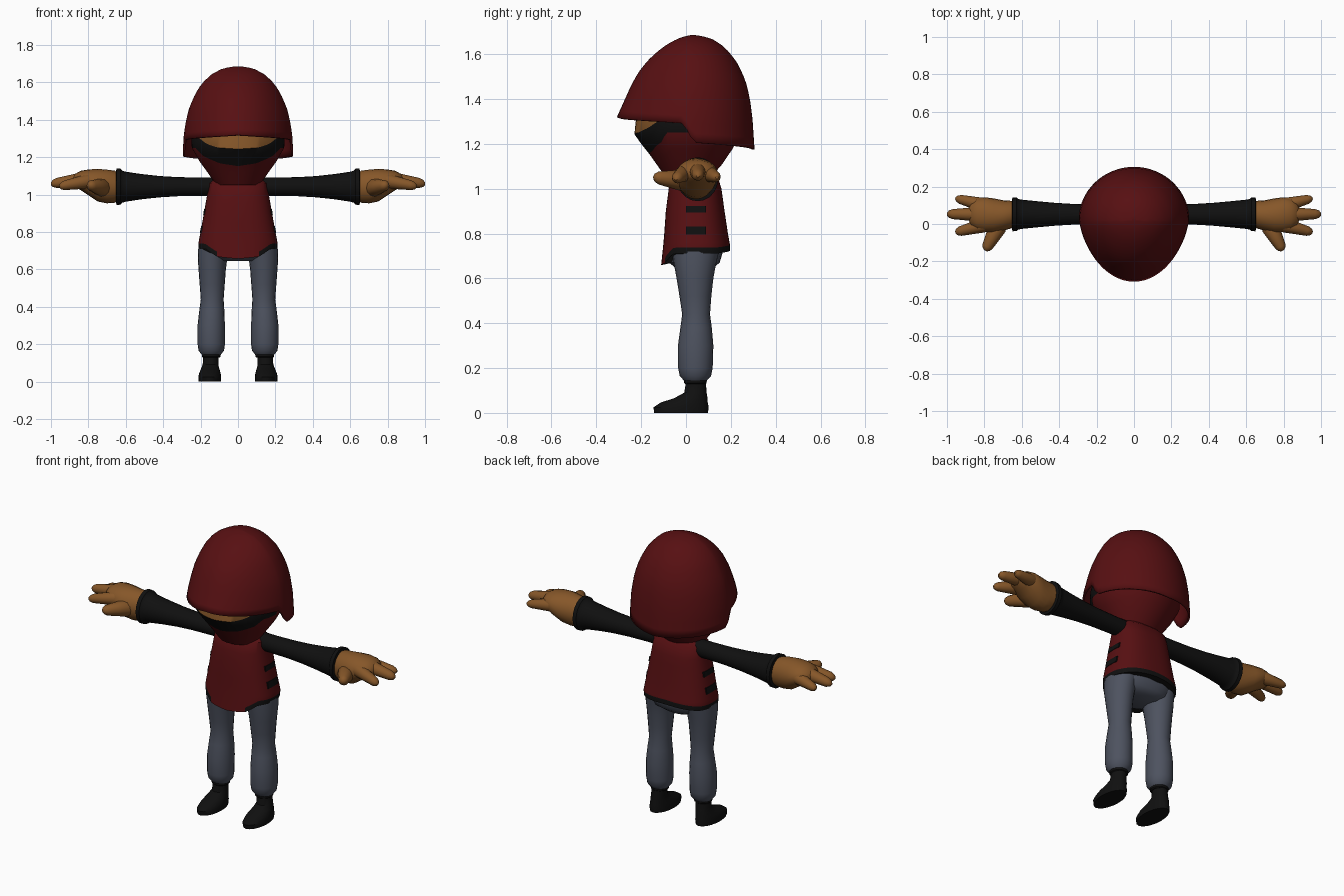
import bpy, bmesh, math
from mathutils import Vector

if "Cube" in bpy.data.objects:
    bpy.data.objects.remove(bpy.data.objects["Cube"])


def material(name, rgb):
    m = bpy.data.materials.new(name)
    m.diffuse_color = (*rgb, 1)
    m.use_nodes = True
    m.node_tree.nodes["Principled BSDF"].inputs["Base Color"].default_value = m.diffuse_color
    return m


RED = material("dark red", (0.095, 0.005, 0.006))
BLACK = material("black", (0.005, 0.005, 0.005))
GREY = material("slate grey", (0.075, 0.085, 0.115))
SKIN = material("brown skin", (0.24, 0.095, 0.022))


def finish(name, bm, mats, mirror=False, angle=40):
    bmesh.ops.recalc_face_normals(bm, faces=bm.faces)
    me = bpy.data.meshes.new(name)
    bm.to_mesh(me)
    bm.free()
    ob = bpy.data.objects.new(name, me)
    bpy.context.collection.objects.link(ob)
    for m in mats:
        me.materials.append(m)
    if mirror:
        ob.modifiers.new("mirror", "MIRROR")
    bpy.ops.object.select_all(action="DESELECT")
    ob.select_set(True)
    bpy.context.view_layer.objects.active = ob
    bpy.ops.object.shade_smooth_by_angle(angle=math.radians(angle))
    return ob


def skin_rings(bm, rings, pick=lambda k, i: 0, cap_lo=True, cap_hi=True):
    n = len(rings[0])
    for k in range(len(rings) - 1):
        for i in range(n):
            j = (i + 1) % n
            f = bm.faces.new((rings[k][i], rings[k][j], rings[k + 1][j], rings[k + 1][i]))
            f.material_index = pick(k, i)
    if cap_lo:
        bm.faces.new(rings[0]).material_index = pick(0, n // 2)
    if cap_hi:
        bm.faces.new(rings[-1]).material_index = pick(len(rings) - 2, n // 2)


def loft(name, mat, sections, n=20):
    """Mirrored tube; each section is (centre, half width, half height)."""
    bm = bmesh.new()
    d = (Vector(sections[-1][0]) - Vector(sections[0][0])).normalized()
    if abs(d.z) > 0.7:
        u, v = Vector((1, 0, 0)), Vector((0, 1, 0))
    else:
        u, v = Vector((0, 0, 1)).cross(d).normalized(), Vector((0, 0, 1))
    rings = []
    for c, ru, rv in sections:
        rings.append([bm.verts.new(Vector(c) + u * ru * math.cos(t) + v * rv * math.sin(t))
                      for t in (2 * math.pi * i / n for i in range(n))])
    skin_rings(bm, rings)
    return finish(name, bm, [mat], mirror=True)


def lerp_table(table, t):
    """Interpolate rows of (key, values...) at t."""
    if t <= table[0][0]:
        return table[0][1:]
    for a, b in zip(table, table[1:]):
        if t <= b[0]:
            f = (t - a[0]) / (b[0] - a[0])
            return [p + (q - p) * f for p, q in zip(a[1:], b[1:])]
    return table[-1][1:]


def shell(name, mats, profile, rows, yc, n=64, power=1.0, front_power=1.0,
          pick=lambda k, a: 0, cap_lo=True, angle=40):
    """Round body; profile rows are (z, half width, front y, back y) and
    each entry of rows gives the height at an angle from the front."""
    bm = bmesh.new()
    rings = []
    for row in rows:
        ring = []
        for i in range(n):
            t = 2 * math.pi * i / n
            a = math.degrees(min(t, 2 * math.pi - t))
            z = row(a)
            hx, fy, by = lerp_table(profile, z)
            s, c = math.sin(t), math.cos(t)
            x = hx * math.copysign(abs(s) ** power, s)
            if c > 0:
                y = yc + (fy - yc) * c ** (power * front_power)
            else:
                y = yc + (by - yc) * abs(c) ** power
            ring.append(bm.verts.new((x, y, z)))
        rings.append(ring)

    def by_angle(k, i):
        a = 360 * (i + 0.5) / n
        return pick(k, min(a, 360 - a))
    skin_rings(bm, rings, by_angle, cap_lo)
    return finish(name, bm, mats, angle=angle)


# Helmet with raised peak and lower sides and back
TOP = 1.685
helmet_profile = [(1.17, 0.298, -0.335, 0.306), (1.32, 0.29, -0.308, 0.296),
                  (1.40, 0.277, -0.272, 0.285), (1.46, 0.262, -0.245, 0.272),
                  (1.52, 0.237, -0.212, 0.25), (1.57, 0.21, -0.172, 0.223),
                  (1.61, 0.178, -0.13, 0.192), (1.645, 0.138, -0.083, 0.155),
                  (1.67, 0.09, -0.035, 0.112), (1.681, 0.05, 0.0, 0.07),
                  (TOP, 0.012, 0.022, 0.04)]


def rim(a):
    return lerp_table([(0, 1.32), (79, 1.292), (95, 1.205), (180, 1.175)], a)[0]


helmet_rows = [lambda a, s=math.sin(k / 18 * math.pi / 2): rim(a) + s * (TOP - rim(a))
               for k in range(19)]
helmet = shell("helmet", [RED], helmet_profile, helmet_rows, 0.02,
               front_power=1.3, cap_lo=False)
solid = helmet.modifiers.new("thickness", "SOLIDIFY")
solid.thickness = 0.012
solid.offset = -1

# Head: red hood, black mask crescent and bare upper face
head_profile = [(1.05, 0.115, -0.09, 0.11), (1.10, 0.15, -0.125, 0.155),
                (1.15, 0.185, -0.16, 0.19), (1.20, 0.222, -0.2, 0.222),
                (1.25, 0.247, -0.235, 0.24), (1.32, 0.25, -0.226, 0.245),
                (1.44, 0.21, -0.19, 0.22)]


def mask_low(a):
    return lerp_table([(0, 1.152), (30, 1.167), (58, 1.21), (66, 1.25), (180, 1.25)], a)[0]


def mask_high(a):
    return lerp_table([(0, 1.243), (25, 1.25), (42, 1.27), (62, 1.315), (180, 1.315)], a)[0]


head_rows = [lambda a, f=f: 1.05 + f * (mask_low(a) - 1.05) for f in (0, 0.3, 0.65, 1)]
head_rows += [lambda a: (mask_low(a) + mask_high(a)) / 2, mask_high,
              lambda a: 1.34, lambda a: 1.44]


def head_colour(k, a):
    if k < 3 or a > 90:
        return 0
    return 1 if k < 5 or a > 62 else 2


shell("head", [RED, BLACK, SKIN], head_profile, head_rows, 0.01, pick=head_colour)

# Tunic with a front tail and dark hem
tunic_profile = [(0.65, 0.205, -0.112, 0.19), (0.74, 0.212, -0.102, 0.198),
                 (0.80, 0.2, -0.097, 0.187), (0.90, 0.182, -0.09, 0.172),
                 (1.00, 0.165, -0.077, 0.158), (1.06, 0.158, -0.06, 0.14),
                 (1.09, 0.12, -0.03, 0.11)]


def tail(a):
    return lerp_table([(0, 0.657), (28, 0.668), (52, 0.71), (120, 0.71), (180, 0.725)], a)[0]


tunic_rows = [tail, lambda a: tail(a) + 0.027]
tunic_rows += [lambda a, z=z: z for z in (0.76, 0.8, 0.85, 0.9, 0.95, 1.0, 1.06, 1.09)]
shell("tunic", [RED, BLACK], tunic_profile, tunic_rows, 0.045, power=0.82,
      pick=lambda k, a: 1 if k == 0 and a > 30 else 0)

# Dark side slots on the tunic
for label, z0, z1 in (("upper", 0.893, 0.922), ("lower", 0.795, 0.832)):
    bm = bmesh.new()
    rings = []
    for z in (z0, z1):
        hx = lerp_table(tunic_profile, z)[0]
        rings.append([bm.verts.new((hx + dx, y, z)) for dx, y in
                      ((-0.008, 0.0), (0.0015, 0.0), (0.003, 0.045), (0.0015, 0.09), (-0.008, 0.09))])
    skin_rings(bm, rings)
    finish(label + "_side_slots", bm, [BLACK], mirror=True)

# Trousers
hips = [(0.645, 0.09, -0.045, 0.12), (0.67, 0.165, -0.075, 0.15), (0.72, 0.2, -0.085, 0.165),
        (0.78, 0.19, -0.08, 0.165)]
shell("hips", [GREY], hips, [lambda a, h=h: h[0] for h in hips], 0.045, n=32, power=0.85)
loft("trouser_legs", GREY, [((x, y, z), rx, ry) for x, y, z, rx, ry in (
    (0.143, 0.042, 0.145, 0.052, 0.052), (0.143, 0.042, 0.165, 0.068, 0.07),
    (0.143, 0.042, 0.2, 0.073, 0.077), (0.143, 0.043, 0.3, 0.073, 0.079),
    (0.14, 0.045, 0.38, 0.067, 0.07), (0.138, 0.045, 0.44, 0.061, 0.062),
    (0.138, 0.042, 0.52, 0.067, 0.071), (0.138, 0.04, 0.6, 0.073, 0.082),
    (0.136, 0.04, 0.66, 0.079, 0.093), (0.13, 0.042, 0.72, 0.082, 0.105))])

# Boots and ankle bands
loft("boots", BLACK, [((x, y, z), rx, ry) for x, y, z, rx, ry in (
    (0.151, -0.022, 0.0, 0.06, 0.12), (0.151, -0.022, 0.025, 0.061, 0.123),
    (0.15, -0.008, 0.046, 0.057, 0.105), (0.149, 0.022, 0.066, 0.05, 0.074),
    (0.147, 0.042, 0.09, 0.042, 0.05), (0.145, 0.044, 0.13, 0.041, 0.045))])
loft("ankle_bands", BLACK, [((0.143, 0.042, z), r, r) for z, r in
                            ((0.128, 0.044), (0.133, 0.05), (0.16, 0.052))])

# Sleeves with flared cuffs
loft("sleeves", BLACK, [((x, 0.052, 1.042), ry, rz) for x, ry, rz in (
    (0.12, 0.05, 0.05), (0.2, 0.051, 0.049), (0.32, 0.055, 0.051), (0.42, 0.061, 0.057),
    (0.52, 0.07, 0.068), (0.6, 0.078, 0.08), (0.62, 0.082, 0.086), (0.628, 0.09, 0.096),
    (0.65, 0.091, 0.098), (0.652, 0.075, 0.08))])

# Hands: palm, three fingers and a thumb
loft("palms", SKIN, [((x, y, z), ry, rz) for x, y, z, ry, rz in (
    (0.64, 0.052, 1.042, 0.07, 0.075), (0.66, 0.05, 1.042, 0.074, 0.086),
    (0.70, 0.045, 1.043, 0.082, 0.09), (0.75, 0.045, 1.05, 0.092, 0.087),
    (0.80, 0.05, 1.065, 0.093, 0.069), (0.84, 0.052, 1.075, 0.082, 0.052),
    (0.87, 0.052, 1.075, 0.06, 0.036), (0.885, 0.052, 1.072, 0.03, 0.02))])


def finger(name, start, end, r0, r1):
    a, b = Vector(start), Vector(end)
    loft(name, SKIN, [(a.lerp(b, f), (r0 + (r1 - r0) * f) * g, (r0 + (r1 - r0) * f) * g)
                      for f, g in ((0, 0.8), (0.15, 1), (0.5, 1), (0.85, 1), (0.95, 0.75), (1, 0.3))], 12)


finger("index_fingers", (0.78, 0.0, 1.075), (0.955, -0.045, 1.045), 0.042, 0.023)
finger("middle_fingers", (0.8, 0.052, 1.085), (1.0, 0.053, 1.058), 0.042, 0.024)
finger("little_fingers", (0.78, 0.095, 1.07), (0.955, 0.138, 1.05), 0.042, 0.021)
finger("thumbs", (0.72, 0.0, 1.035), (0.795, -0.143, 1.05), 0.052, 0.025)
